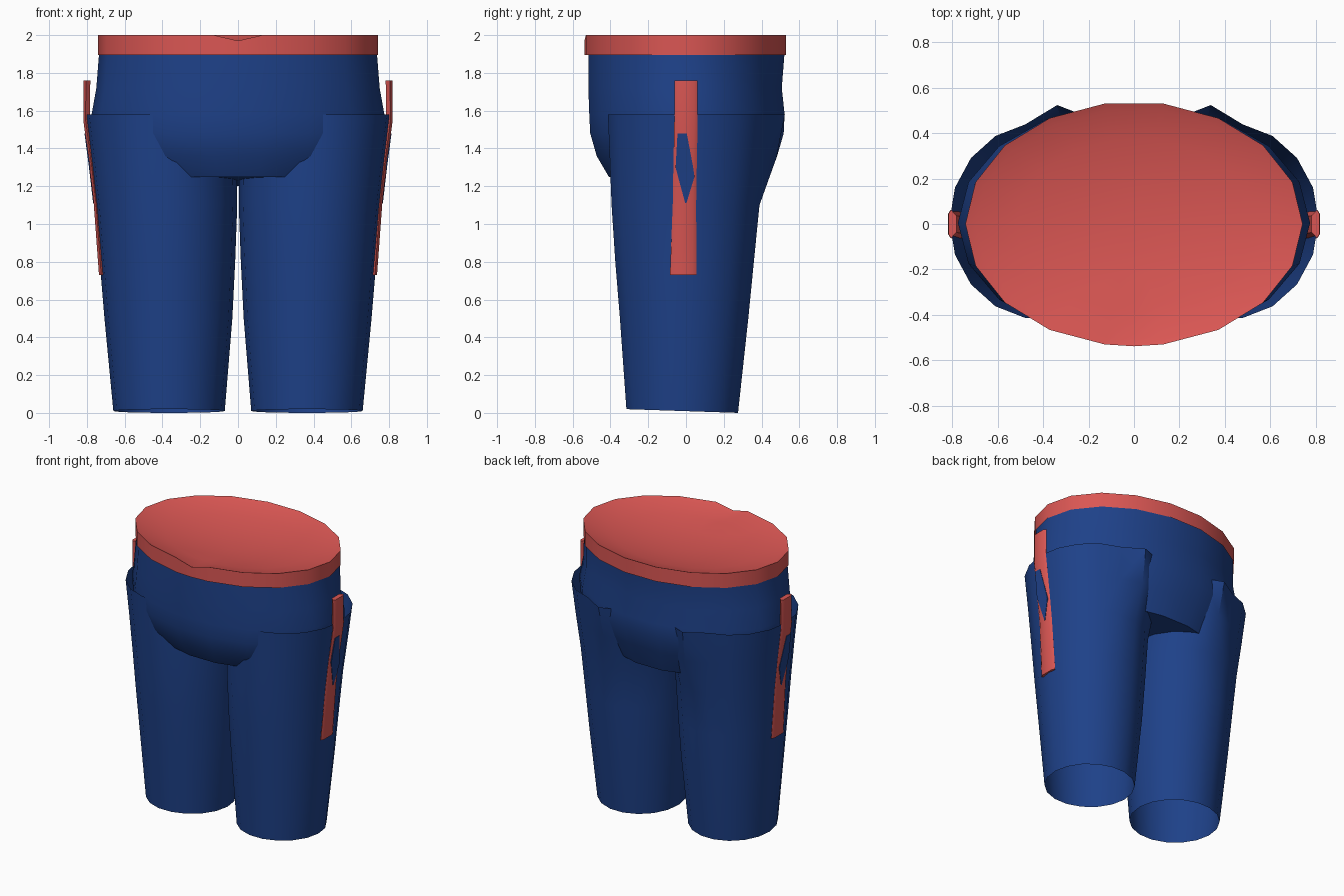
import bpy, bmesh, math

cube = bpy.data.objects.get("Cube")
if cube:
    bpy.data.objects.remove(cube, do_unlink=True)


def material(name, rgb):
    m = bpy.data.materials.new(name)
    m.use_nodes = True
    m.diffuse_color = (*rgb, 1)
    m.node_tree.nodes["Principled BSDF"].inputs["Base Color"].default_value = (*rgb, 1)
    return m


BLUE = material("denim_blue", (0.013, 0.053, 0.25))
RED = material("soft_red", (0.70, 0.094, 0.087))


def finish(name, bm, mat, angle=40):
    bmesh.ops.recalc_face_normals(bm, faces=bm.faces)
    me = bpy.data.meshes.new(name)
    bm.to_mesh(me)
    bm.free()
    me.materials.append(mat)
    ob = bpy.data.objects.new(name, me)
    bpy.context.collection.objects.link(ob)
    bpy.ops.object.select_all(action="DESELECT")
    ob.select_set(True)
    bpy.context.view_layer.objects.active = ob
    bpy.ops.object.shade_smooth_by_angle(angle=math.radians(angle))


def bridge(bm, loops):
    n = len(loops[0])
    for lo, hi in zip(loops, loops[1:]):
        for k in range(n):
            j = (k + 1) % n
            bm.faces.new((lo[k], lo[j], hi[j], hi[k]))


def loft(name, rings, mat, angles, shift, end_cap=True):
    """Skin elliptical rings (z, x0, x1, y0, y1); shift gives extra (dy, dz)."""
    bm = bmesh.new()
    loops = []
    for i, (z, x0, x1, y0, y1) in enumerate(rings):
        loop = []
        for a in angles:
            c, s = math.cos(math.radians(a)), math.sin(math.radians(a))
            dy, dz = shift(i, a, s)
            loop.append(bm.verts.new(((x0 + x1) / 2 + c * (x1 - x0) / 2,
                                      (y0 + y1) / 2 + s * (y1 - y0) / 2 + dy, z + dz)))
        loops.append(loop)
    bridge(bm, loops)
    if end_cap:
        bm.faces.new(loops[-1])
    finish(name, bm, mat)


ROUND = list(range(0, 360, 20))

# Hips: open under the waistband, closed at the crotch
hips = [(1.91, 0.735, -0.525, 0.53), (1.72, 0.75, -0.525, 0.515),
        (1.58, 0.775, -0.52, 0.53), (1.48, 0.77, -0.515, 0.525),
        (1.36, 0.73, -0.48, 0.49), (1.25, 0.60, -0.415, 0.43)]
loft("hips", [(z, -r, r, f, b) for z, r, f, b in hips], BLUE, ROUND,
     lambda i, a, s: (0, -0.05 * max(s, 0) if i == len(hips) - 1 else 0))

# Waistband with a small front notch, filled by a shallow bowl
band = [(1.895, 1.0), (2.0, 1.0), (1.985, 0.94), (1.95, 0.7), (1.925, 0.4), (1.915, 0.15)]
loft("waistband", [(z, -0.742 * k, 0.742 * k, -0.538 * k, 0.538 * k) for z, k in band],
     RED, sorted(ROUND + [270]),
     lambda i, a, s: (0, -0.03 if a == 270 and i in (1, 2) else 0))

# Trouser legs: open tubes, swelling into the seat at the upper back
leg = [(0.01, 0.07, 0.66, -0.32, 0.28), (0.5, 0.03, 0.707, -0.355, 0.335),
       (0.8, 0.015, 0.732, -0.38, 0.365), (1.1, 0.004, 0.757, -0.40, 0.395),
       (1.35, 0.004, 0.785, -0.41, 0.425), (1.58, 0.004, 0.812, -0.42, 0.445)]
seat = [0, 0, 0, 0, 0.06, 0.085]


def leg_shift(i, a, s):
    swell = seat[i] if 100 <= a <= 160 else 0
    return swell, (-0.01 * s if i == 0 else 0)


# Side stripe path: height, outer x, centre y
path = [(0.73, 0.736, -0.015), (1.11, 0.764, -0.008), (1.3, 0.786, -0.005),
        (1.55, 0.819, 0), (1.76, 0.817, 0)]


def stripe_x(z):
    for (za, xa, _), (zb, xb, _) in zip(path, path[1:]):
        if z <= zb:
            return xa + (xb - xa) * (z - za) / (zb - za)


def stripe(name, side):
    bm = bmesh.new()
    rows = []
    for z, x, y in path:
        w = 0.062 if z > 1 else 0.07
        section = ((x - 0.035, -w * 0.6), (x - 0.012, -w), (x, -w * 0.7),
                   (x, w * 0.7), (x - 0.012, w), (x - 0.035, w * 0.6))
        rows.append([bm.verts.new((side * px, y + py, z)) for px, py in section])
    bridge(bm, rows)
    bm.faces.new(rows[0])
    bm.faces.new(rows[-1])
    finish(name, bm, RED)


def diamond(name, side):
    # Thin blue patch following the stripe, built in height rows
    bm = bmesh.new()
    rows = [(1.11, -0.004, 0.002), (1.25, -0.042, 0.045), (1.3, -0.055, 0.038),
            (1.48, -0.045, 0.004)]
    pairs = [[bm.verts.new((side * (stripe_x(z) + 0.003), y, z)) for y in (a, b)]
             for z, a, b in rows]
    for (a, b), (c, d) in zip(pairs, pairs[1:]):
        bm.faces.new((a, b, d, c))
    geo = bmesh.ops.extrude_face_region(bm, geom=bm.faces[:])
    bmesh.ops.translate(bm, vec=(-side * 0.006, 0, 0),
                        verts=[v for v in geo["geom"] if isinstance(v, bmesh.types.BMVert)])
    finish(name, bm, BLUE)


for word, side in (("left", 1), ("right", -1)):
    loft(word + "_leg", [(z, side * a, side * b, f, k) for z, a, b, f, k in leg],
         BLUE, ROUND, leg_shift, end_cap=False)
    stripe(word + "_side_stripe", side)
    diamond(word + "_stripe_diamond", side)
